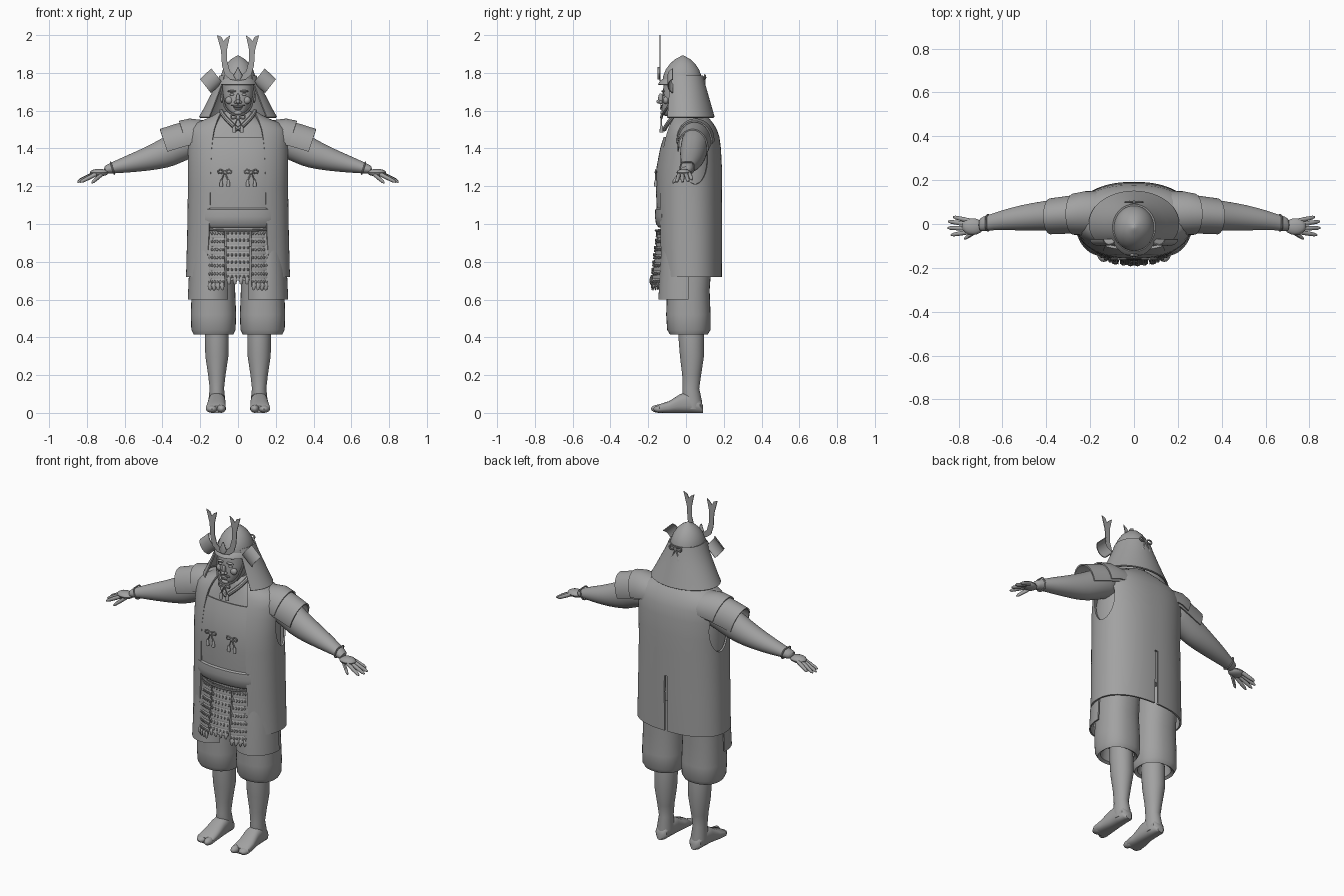
import bpy
import bmesh
from math import sin, cos, asin, radians, degrees, copysign
from mathutils import Vector, Matrix

if "Cube" in bpy.data.objects:
    bpy.data.objects.remove(bpy.data.objects["Cube"])

grey = bpy.data.materials.new("plain_grey")
grey.use_nodes = True
grey.diffuse_color = (.36, .36, .36, 1)
grey.node_tree.nodes["Principled BSDF"].inputs["Base Color"].default_value = grey.diffuse_color
parts = []


def finish(name, bm, mirrored=False, thick=0, rounded=0):
    """Turn a bmesh into a named part with its modifiers."""
    bmesh.ops.recalc_face_normals(bm, faces=bm.faces)
    mesh = bpy.data.meshes.new(name)
    bm.to_mesh(mesh)
    bm.free()
    mesh.materials.append(grey)
    part = bpy.data.objects.new(name, mesh)
    bpy.context.collection.objects.link(part)
    if rounded:
        part.modifiers.new("rounded", 'SUBSURF').levels = rounded
    if thick:
        shell = part.modifiers.new("shell", 'SOLIDIFY')
        shell.thickness, shell.offset = thick, 0
    if mirrored:
        part.modifiers.new("mirror", 'MIRROR').use_clip = False
    parts.append(part)
    return part


def power_wave(value, power):
    return copysign(abs(value) ** (2 / power), value)


def loft(name, rings, arc=None, power=2, sides=32, **options):
    """Skin rings of (centre, side axis, front axis, optional half opening in degrees)."""
    bm = bmesh.new()
    rows = []
    for centre, side, front, *opening in rings:
        span = (opening[0], 360 - opening[0]) if opening else arc or (0, 360)
        closed = not (arc or opening)
        count = sides if closed else sides + 1
        angles = [radians(span[0] + (span[1] - span[0]) * i / sides) for i in range(count)]
        rows.append([bm.verts.new(Vector(centre) + Vector(side) * power_wave(sin(a), power)
                                  + Vector(front) * power_wave(cos(a), power)) for a in angles])
    for low, high in zip(rows, rows[1:]):
        for i in range(sides):
            j = (i + 1) % len(low)
            bm.faces.new((low[i], low[j], high[j], high[i]))
    if closed:
        bm.faces.new(rows[0])
        bm.faces.new(rows[-1])
    return finish(name, bm, **options)


def upright(rings, x=0):
    """Horizontal rings from (height, half width, front y, back y)."""
    return [((x, (f + b) / 2, z), (w, 0, 0), (0, (f - b) / 2, 0)) for z, w, f, b in rings]


def blobs(name, items, segments=16, **options):
    """Ellipsoids from (location, radii) joined in one part."""
    bm = bmesh.new()
    for place, size in items:
        bmesh.ops.create_uvsphere(bm, u_segments=segments, v_segments=segments // 2, radius=1,
                                  matrix=Matrix.Translation(place) @ Matrix.Diagonal((*size, 1)))
    return finish(name, bm, **options)


def cord(name, points, radius, cyclic=False):
    curve = bpy.data.curves.new(name, 'CURVE')
    curve.dimensions, curve.bevel_depth, curve.bevel_resolution = '3D', radius, 2
    curve.resolution_u, curve.use_fill_caps = 6, True
    line = curve.splines.new('NURBS')
    line.points.add(len(points) - 1)
    for point, place in zip(line.points, points):
        point.co = (*place, 1)
    line.order_u, line.use_cyclic_u, line.use_endpoint_u = 3, cyclic, not cyclic
    curve.materials.append(grey)
    part = bpy.data.objects.new(name, curve)
    bpy.context.collection.objects.link(part)
    parts.append(part)


def bow(name, place, size):
    """Knot with two loops and two hanging tassels."""
    spot = Vector(place)
    blobs(name + "_knot", [(spot, (size * .2, size * .15, size * .2))], segments=8)
    for s in (1, -1):
        loop = [(0, 0), (.4, .3), (.8, .2), (.7, -.2), (.3, -.1)]
        cord(name + "_loop", [spot + Vector((s * u, 0, v)) * size for u, v in loop], size * .09, True)
        cord(name + "_string", [spot, spot + Vector((s * .2, 0, -.5)) * size,
                                spot + Vector((s * .4, 0, -1)) * size], size * .08)
        tassel = spot + Vector((s * .42, 0, -1.3)) * size
        loft(name + "_tassel", [(tassel + Vector((0, 0, h * size)), (w * size, 0, 0), (0, -w * size, 0))
                                for h, w in ((.4, .08), (.2, .17), (-.4, .22))], sides=10)


# Legs, feet and baggy trousers
loft("lower_leg", upright([(.02, .04, -.01, .08), (.06, .045, -.02, .085), (.13, .038, -.018, .07),
     (.2, .046, -.02, .08), (.3, .061, -.032, .095), (.4, .063, -.04, .095), (.5, .06, -.04, .09)], .112),
     mirrored=True)
loft("foot", [((x, y, h / 2), (w, 0, 0), (0, 0, h / 2)) for y, x, w, h in (
     (.09, .112, .018, .04), (.075, .112, .036, .07), (.02, .112, .044, .11), (-.03, .112, .046, .1),
     (-.09, .116, .051, .062), (-.14, .117, .053, .046), (-.15, .117, .045, .036))],
     power=2.6, mirrored=True)
blobs("toes", [((.088, -.145, .022), (.023, .04, .022)), ((.138, -.135, .02), (.03, .038, .02))],
      mirrored=True)
loft("trouser_leg", upright([(.5, .08, -.06, .09), (.425, .09, -.07, .1), (.415, .105, -.085, .115),
     (.44, .117, -.1, .13), (.52, .12, -.105, .13), (.65, .115, -.1, .125), (.85, .115, -.11, .14),
     (1, .11, -.11, .14)], .13), power=2.3, mirrored=True)
loft("thigh_guard", [((.145, 0, z), (.105 + f, 0, 0), (0, -.13 - f, 0))
     for z, f in ((.95, -.01), (.75, .005), (.6, .012))], arc=(-50, 95), thick=.008, mirrored=True)

# Torso, chest plate and belt
loft("torso", upright([(.88, .22, -.12, .15), (1, .235, -.13, .16), (1.2, .245, -.145, .165),
     (1.3, .245, -.14, .165), (1.4, .24, -.12, .16), (1.46, .23, -.103, .15), (1.52, .19, -.085, .125),
     (1.56, .11, -.075, .095), (1.59, .085, -.07, .075), (1.6, .06, -.06, .06)]), power=2.3, sides=48)
loft("chest_plate", upright([(1.06, .24, -.148, .16), (1.2, .25, -.154, .17), (1.3, .25, -.15, .17),
     (1.4, .245, -.131, .165), (1.46, .235, -.112, .155)]), arc=(-42, 42), power=2.3, thick=.012)
loft("belt", upright([(.985, .235, -.14, .15), (1, .245, -.154, .15), (1.04, .245, -.16, .15),
     (1.075, .245, -.158, .15), (1.085, .235, -.148, .15)]), arc=(-42, 42), power=2.3, thick=.01)
cord("waist_cord", [(.15, -.115, .97), (.08, -.16, .965), (-.08, -.16, .965), (-.15, -.115, .97)], .006)
for s in (1, -1):
    bow("chest_bow", (s * .07, -.16, 1.275), .045)
    cord("inner_collar", [(s * .09, -.03, 1.6), (s * .075, -.085, 1.56), (0, -.115, 1.5)], .012)


# Laced skirt panels with scalloped hems
def skirt_panel(name, start, end, bottom, mirrored=True):
    top, rows, tabs = .97, 7, 4
    drop = (top - bottom) / rows

    def ring(z, bulge):
        flare = (top - z) / 8 + bulge
        return ((0, .02, z), (.235 + bulge, 0, 0), (0, -.165 - flare, 0))

    def lace(z, part):
        angle = radians(start + (end - start) * part)
        centre, side, front = ring(z, .009)
        return Vector(centre) + Vector(side) * sin(angle) + Vector(front) * cos(angle)

    steps = []
    for row in range(rows):
        z = top - row * drop
        steps += [ring(z, 0), ring(z - drop * .9, .008), ring(z - drop, .007)]
    loft(name, steps, arc=(start, end), sides=8, thick=.006, mirrored=mirrored)
    studs = [(lace(top - (row + .45) * drop, (i + .5) / 6), (.0055, .004, .009))
             for row in range(rows) for i in range(6)]
    hem = [(lace(bottom, (i + .5) / tabs), (.011, .006, .022)) for i in range(tabs)]
    blobs(name + "_lacing", studs + hem, segments=8, mirrored=mirrored)


skirt_panel("skirt_front", -15, 15, .7, False)
skirt_panel("skirt_side", 17, 40, .67)
skirt_panel("skirt_outer", 42, 68, .67)

# Open sleeveless coat with armholes and a back slit
coat_power = 2.3
coat_rings = []
for z, w, f, b, gap in ((.72, .27, -.15, .185, .165), (.95, .264, -.154, .187, .152),
                        (1.2, .26, -.155, .185, .144), (1.3, .262, -.15, .185, .142),
                        (1.4, .264, -.132, .18, .138), (1.46, .264, -.116, .172, .132),
                        (1.5, .255, -.102, .158, .125), (1.53, .22, -.09, .14, .115),
                        (1.555, .16, -.082, .12, .105), (1.575, .12, -.072, .1, .095),
                        (1.59, .1, -.06, .085, .085)):
    opening = degrees(asin((gap / w) ** (coat_power / 2)))
    coat_rings.append((*upright([(z, w, f, b)])[0], opening))
coat = loft("coat", coat_rings, power=coat_power, sides=72, thick=.01)
armhole = blobs("armhole_cutter", [((.27, .05, 1.35), (.1, .07, .14))], segments=32, mirrored=True)
bm = bmesh.new()
bmesh.ops.create_cube(bm, size=1, matrix=Matrix.Translation((0, .2, .85)) @ Matrix.Diagonal((.02, .2, .4, 1)))
slit = finish("slit_cutter", bm)
for cutter in (armhole, slit):
    cutter.hide_render = True
    parts.remove(cutter)
    cut = coat.modifiers.new("cut", 'BOOLEAN')
    cut.operation, cut.object = 'DIFFERENCE', cutter

# Arms, layered shoulder sleeves and hands
lean = Vector((.32, 0, .95))
loft("arm", [((x, y, z), (0, w, 0), lean * h) for x, y, z, w, h in (
     (.18, .05, 1.45, .07, .08), (.28, .05, 1.43, .075, .085), (.36, .04, 1.385, .073, .083),
     (.44, .035, 1.355, .066, .07), (.52, .028, 1.332, .058, .056), (.6, .018, 1.312, .046, .043),
     (.67, .005, 1.295, .034, .028), (.71, -.005, 1.283, .034, .022))],
     mirrored=True, rounded=1, sides=20)
loft("sleeve", [((x, y, z), (0, w, 0), lean * h) for x, y, z, w, h in (
     (.16, .05, 1.455, .085, .09), (.23, .048, 1.443, .086, .104), (.3, .042, 1.425, .082, .105),
     (.38, .035, 1.4, .078, .104))], arc=(-100, 100), thick=.008, mirrored=True)
loft("shoulder_layer", [((x, y, z), (0, w, 0), lean * h) for x, y, z, w, h in (
     (.15, .05, 1.455, .095, .095), (.22, .05, 1.447, .096, .113), (.275, .045, 1.434, .09, .114))],
     arc=(-95, 95), thick=.008, mirrored=True)
cord_ring = [(0, 1), (1, 1), (1, -1), (-1, -1), (-1, 1)]
for s in (1, -1):
    cord("cuff", [(s * (.665 + v * .01), .006 + u * .036, 1.296 + v * .032) for u, v in cord_ring],
         .004, True)
blobs("palm", [((.735, -.012, 1.272), (.05, .038, .02))], mirrored=True)
fingers = [((.75, .015, 1.27), (.825, .032, 1.235)), ((.755, -.002, 1.27), (.848, .012, 1.226)),
           ((.755, -.02, 1.268), (.85, -.018, 1.222)), ((.75, -.036, 1.265), (.835, -.05, 1.222)),
           ((.715, -.03, 1.268), (.775, -.068, 1.218))]
for root, tip in fingers:
    root, tip = Vector(root), Vector(tip)
    loft("finger", [(root.lerp(tip, t), (0, r, 0), (r * .3, 0, r))
         for t, r in ((0, .011), (.5, .0105), (.85, .009), (1, .004))], sides=10, mirrored=True)

# Head and face
loft("neck", upright([(1.5, .075, -.07, .07), (1.58, .06, -.07, .05), (1.66, .06, -.07, .05)]))
loft("head", upright([(1.572, .025, -.11, -.04), (1.582, .042, -.124, 0), (1.605, .057, -.129, .03),
     (1.65, .075, -.126, .05), (1.69, .083, -.124, .06), (1.76, .083, -.115, .06)]), power=2.2)
blobs("face_middle", [((0, -.134, 1.662), (.01, .014, .03)), ((0, -.142, 1.648), (.011, .015, .011)),
      ((0, -.131, 1.619), (.024, .008, .004)), ((0, -.13, 1.61), (.02, .008, .005)),
      ((0, -.123, 1.589), (.022, .013, .012))])
blobs("face_sides", [((.012, -.134, 1.645), (.009, .01, .008)), ((.032, -.121, 1.703), (.023, .009, .006)),
      ((.032, -.118, 1.685), (.014, .007, .006)), ((.045, -.106, 1.655), (.022, .016, .02)),
      ((.02, -.129, 1.627), (.018, .006, .004)), ((.086, -.03, 1.67), (.008, .018, .03))], mirrored=True)

# Helmet bowl, brim and flared neck guard
loft("helmet_bowl", upright([(1.735, .095, -.125, .085), (1.78, .093, -.122, .083), (1.82, .079, -.106, .068),
     (1.85, .06, -.083, .047), (1.873, .036, -.057, .023), (1.886, .014, -.032, -.002),
     (1.892, .003, -.02, -.014)]), sides=40)
loft("helmet_brim", upright([(1.765, .094, -.124, .08), (1.752, .1, -.138, .08), (1.738, .102, -.146, .08)]),
     arc=(-75, 75), thick=.006)
loft("neck_guard", upright([(1.785, .094, -.115, .087), (1.74, .112, -.12, .098), (1.68, .142, -.128, .115),
     (1.61, .178, -.138, .135), (1.565, .203, -.145, .148)]), arc=(48, 312), sides=48, thick=.008)
cord("neck_guard_rim", [(.2 * sin(radians(a)), -.146 * cos(radians(a)), 1.567) for a in range(48, 313, 12)],
     .005)
turn = Vector((.03, 0, -.028))
loft("side_plate", [(Vector((.142, -.06, 1.758)) + turn * k, (.029, 0, .037), (0, -.035, 0))
     for k in (-1, 1)], arc=(-75, 75), sides=12, thick=.005, mirrored=True)

# Flat forehead crest with two horns
bm = bmesh.new()
outline = [(0, 1.758), (.04, 1.765), (.07, 1.79), (.085, 1.84), (.09, 1.92), (.112, 2), (.088, 1.99),
           (.077, 1.968), (.062, 1.985), (.042, 1.998), (.057, 1.93), (.057, 1.86), (.043, 1.81),
           (.025, 1.793), (0, 1.788)]
bm.faces.new([bm.verts.new((x, -.138, z)) for x, z in outline])
finish("horned_crest", bm, mirrored=True, thick=.004)
loft("crest_badge", [((0, -.142, z), (w, 0, 0), (0, -.008, 0))
     for z, w in ((1.765, .012), (1.785, .024), (1.805, .014), (1.83, .002))], sides=12)

# Chin cords and the bow on the back of the helmet
for s in (1, -1):
    cord("chin_cord", [(s * .088, -.06, 1.72), (s * .078, -.09, 1.63), (s * .045, -.12, 1.585),
                       (0, -.128, 1.57)], .006)
bow("chin_bow", (0, -.13, 1.565), .048)
bow("helmet_back_bow", (0, .1, 1.775), .052)

# Bake modifiers, drop the cutters and shade
bpy.ops.object.select_all(action='DESELECT')
for part in parts:
    part.select_set(True)
bpy.context.view_layer.objects.active = coat
bpy.ops.object.convert(target='MESH')
for cutter in (armhole, slit):
    bpy.data.objects.remove(cutter)
bpy.ops.object.shade_smooth_by_angle(angle=radians(40))
